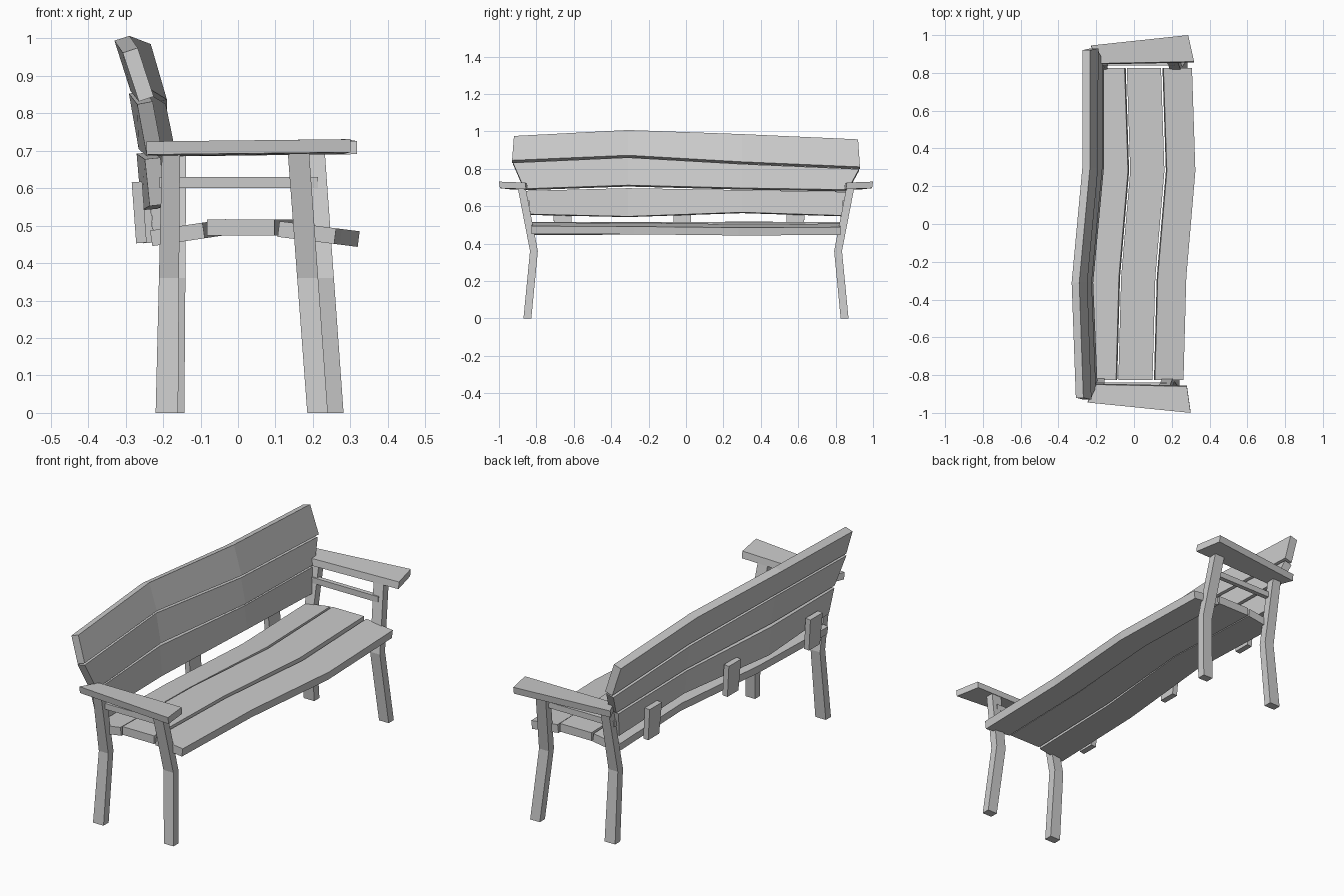
import bpy, bmesh
from mathutils import Vector

if "Cube" in bpy.data.objects:
    bpy.data.objects.remove(bpy.data.objects["Cube"])


def loft(name, rings):
    """Capped solid through a series of four-cornered rings."""
    bm = bmesh.new()
    loops = [[bm.verts.new(p) for p in ring] for ring in rings]
    for a, b in zip(loops, loops[1:]):
        for i in range(4):
            j = (i + 1) % 4
            bm.faces.new((a[i], a[j], b[j], b[i]))
    bm.faces.new(loops[0])
    bm.faces.new(loops[-1])
    bmesh.ops.recalc_face_normals(bm, faces=bm.faces)
    me = bpy.data.meshes.new(name)
    bm.to_mesh(me)
    bm.free()
    ob = bpy.data.objects.new(name, me)
    bpy.context.collection.objects.link(ob)
    return ob


def plank(name, edge_a, edge_b, thick):
    """Board between two edge polylines, thickened down / backwards."""
    rings = []
    for a, b in zip(edge_a, edge_b):
        a, b = Vector(a), Vector(b)
        n = Vector((a.z - b.z, 0, b.x - a.x)).normalized() * thick
        rings.append([a, b, b + n, a + n])
    return loft(name, rings)


# Wavy seat boards: front edge (x, z) to rear edge (x, z)
seat_y = (-0.825, -0.28, 0.28, 0.825)
seat_shift = (0, 0.015, 0.063, 0.045)
seats = {
    "seat_board_rear": (-0.095, 0.508, -0.235, 0.487),
    "seat_board_middle": (0.098, 0.516, -0.083, 0.516),
    "seat_board_front": (0.262, 0.493, 0.111, 0.512),
}
for name, (xa, za, xb, zb) in seats.items():
    slope = (za - zb) / (xa - xb)
    plank(name,
          [(xa + s, y, za + slope * s) for y, s in zip(seat_y, seat_shift)],
          [(xb + s, y, zb + slope * s) for y, s in zip(seat_y, seat_shift)], 0.042)

# Leaning wavy back boards: x, half length and heights of bottom and top edges
back_shift = (0, -0.022, 0.035, 0.036)
backs = {
    "back_board_top": (-0.225, 0.93, (0.845, 0.872, 0.837, 0.81),
                       -0.268, 0.92, (0.975, 1.007, 0.985, 0.957)),
    "back_board_middle": (-0.202, 0.865, (0.693, 0.712, 0.697, 0.688),
                          -0.228, 0.925, (0.832, 0.86, 0.825, 0.798)),
    "back_board_lower": (-0.194, 0.83, (0.557, 0.545, 0.567, 0.55),
                         -0.207, 0.855, (0.682, 0.696, 0.686, 0.676)),
}
for name, (xa, ha, za, xb, hb, zb) in backs.items():
    plank(name,
          [(xa + s, y, z) for s, y, z in zip(back_shift, (-ha, -0.31, 0.3, ha), za)],
          [(xb + s, y, z) for s, y, z in zip(back_shift, (-hb, -0.31, 0.3, hb), zb)], 0.042)

# Battens joining the seat to the back
for y, s in ((-0.66, -0.012), (-0.02, 0.006), (0.585, 0.035)):
    plank("back_batten",
          [(-0.232 + s, y - 0.045, 0.455), (-0.232 + s, y + 0.045, 0.455)],
          [(-0.244 + s, y - 0.05, 0.618), (-0.244 + s, y + 0.05, 0.618)], 0.028)


def leg(name, side, bottom, top):
    """Bent leg; bottom and top give the x range at floor and armrest."""
    rings = []
    for z, y in ((0, 0.848), (0.36, 0.813), (0.695, 0.878)):
        t = z / 0.695
        x0, x1 = (b + (c - b) * t for b, c in zip(bottom, top))
        rings.append([(x0, side * (y - 0.021), z), (x1, side * (y - 0.021), z),
                      (x1, side * (y + 0.021), z), (x0, side * (y + 0.021), z)])
    loft(name, rings)


# Legs, rails and armrests at both ends; the far end sits a little forward
for side, shift in ((-1, 0.0), (1, 0.042)):
    k = shift * 0.4
    leg("back_leg", side, (-0.22 + k, -0.16 + k), (-0.203 + k, -0.155 + k))
    leg("front_leg", side, (0.185 + shift, 0.24 + shift), (0.133 + shift, 0.19 + shift))
    yi, yo = side * 0.838, side * 0.862
    loft("side_rail", [[(x, yi, 0.6), (x, yo, 0.6), (x, yo, 0.63), (x, yi, 0.63)]
                       for x in (-0.21 + k, 0.172 + shift)])
    front_in, front_out = (0.28, 0.3) if side < 0 else (0.318, 0.287)
    outline = [(-0.2 + k, 0.85, 0.72), (front_in, 0.86, 0.726),
               (front_out, 1.0, 0.731), (-0.245 + k, 0.945, 0.725)]
    loft("armrest", [[(x, side * (y - dy), z - dz) for x, y, z in outline]
                     for dz, dy in ((0, 0), (0.035, 0.005))])
